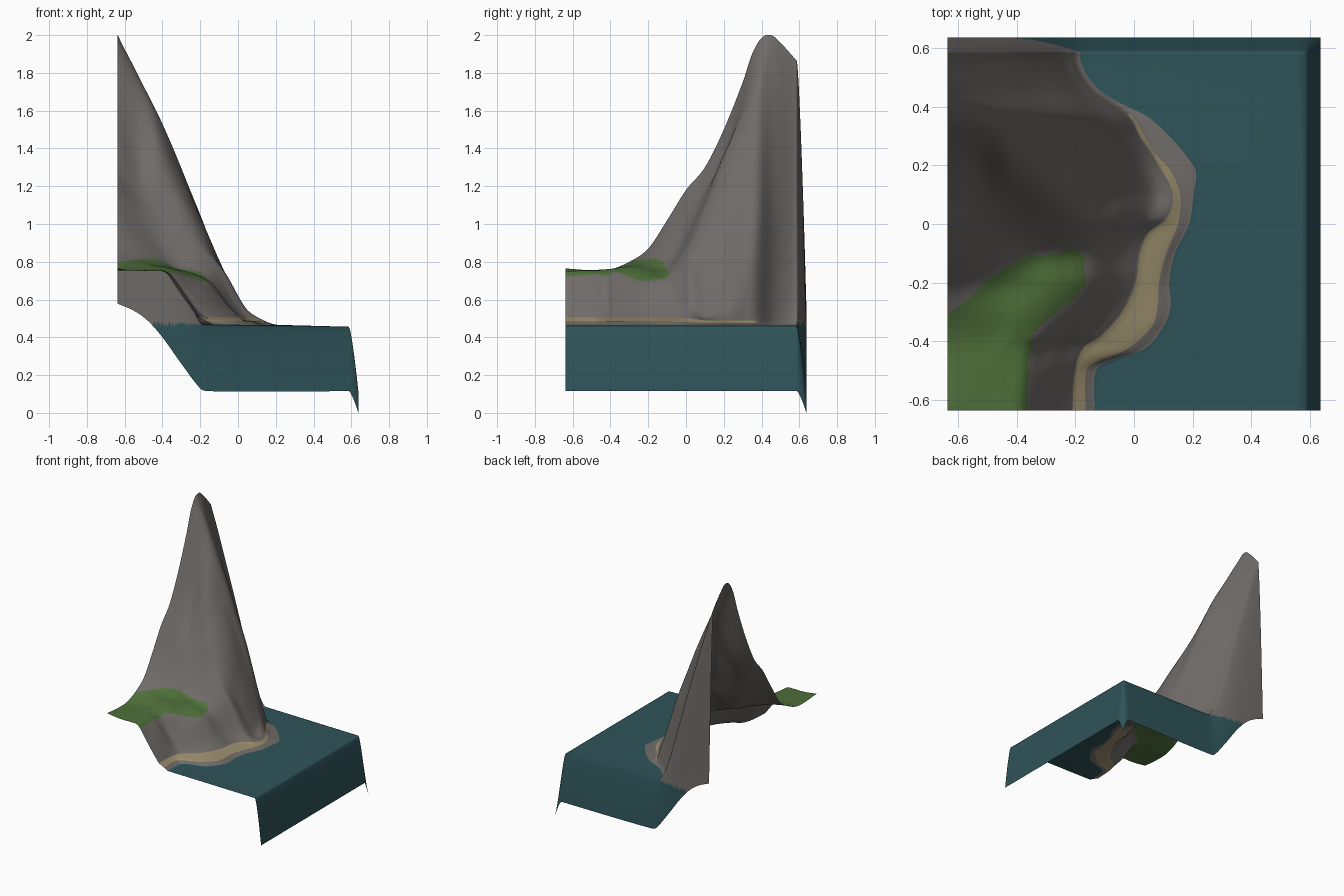
import bpy
import bmesh

if "Cube" in bpy.data.objects:
    bpy.data.objects.remove(bpy.data.objects["Cube"])

H = 0.637        # half width of the square tile
EDGE = 0.587     # where the right and back edges start to fall


def curve(keys, vals, x):
    """Smooth cubic curve through the key points."""
    n = len(keys)
    if x <= keys[0]:
        return vals[0]
    if x >= keys[-1]:
        return vals[-1]
    i = max(k for k in range(n - 1) if keys[k] <= x)

    def slope(k):
        a, b = max(k - 1, 0), min(k + 1, n - 1)
        return (vals[b] - vals[a]) / (keys[b] - keys[a])

    h = keys[i + 1] - keys[i]
    t = (x - keys[i]) / h
    return ((2 * t**3 - 3 * t**2 + 1) * vals[i] + (t**3 - 2 * t**2 + t) * h * slope(i)
            + (3 * t**2 - 2 * t**3) * vals[i + 1] + (t**3 - t**2) * h * slope(i + 1))


def path(points, y):
    return curve([p[0] for p in points], [p[1] for p in points], y)


# Shore lines as (y, x): foot of the mountain, outer edge of the sand, water line
FOOT = [(-.64, -.21), (-.5, -.2), (-.42, -.17), (-.38, -.11), (-.3, -.04), (-.2, .005),
        (-.1, .02), (-.03, .05), (.02, .11), (.1, .133), (.2, .085), (.3, .02),
        (.37, -.02), (.45, -.13), (.5, -.172), (.56, -.2), (.6, -.2)]
SAND = [(-.64, -.165), (-.5, -.163), (-.47, -.13), (-.43, -.03), (-.35, .06), (-.28, .08),
        (-.2, .085), (-.1, .11), (0, .15), (.1, .157), (.18, .125), (.25, .065),
        (.3, .035), (.37, -.008), (.45, -.12), (.5, -.164), (.56, -.193), (.6, -.191)]
COAST = [(-.64, -.135), (-.5, -.13), (-.47, -.09), (-.43, .03), (-.35, .1), (-.28, .125),
         (-.2, .12), (-.1, .14), (0, .188), (.1, .203), (.18, .21), (.23, .18), (.3, .12),
         (.37, .04), (.41, -.045), (.45, -.11), (.5, -.155), (.56, -.183), (.6, -.18)]

# Mountain cross-sections: heights from the left edge to the foot, for several y
T = [0, .15, .3, .45, .6, .75, .9, 1]
ROWS = [
    (-.64, (.765, .755, .75, .75, .74, .65, .56, .505)),
    (-.5, (.755, .755, .755, .755, .745, .67, .57, .505)),
    (-.4, (.76, .76, .76, .76, .73, .63, .54, .505)),
    (-.3, (.80, .79, .78, .77, .73, .66, .55, .505)),
    (-.2, (.87, .83, .79, .765, .74, .69, .57, .505)),
    (-.1, (1.02, .93, .85, .78, .75, .70, .57, .505)),
    (0, (1.18, 1.05, .95, .90, .86, .76, .57, .50)),
    (.1, (1.30, 1.18, 1.13, 1.08, .93, .71, .52, .49)),
    (.2, (1.5, 1.36, 1.36, 1.22, 1.04, .80, .57, .49)),
    (.3, (1.75, 1.64, 1.55, 1.36, 1.14, .90, .66, .49)),
    (.35, (1.9, 1.76, 1.62, 1.42, 1.19, .95, .67, .49)),
    (.4, (1.985, 1.83, 1.65, 1.45, 1.22, .98, .66, .49)),
    (.45, (2.0, 1.82, 1.63, 1.42, 1.18, .93, .63, .485)),
    (.5, (1.96, 1.78, 1.58, 1.36, 1.12, .86, .6, .48)),
    (.59, (1.86, 1.66, 1.44, 1.22, .99, .76, .56, .48)),
]
# Bottom rim of the back wall as (x, z)
RIM = [(-.64, .58), (-.55, .54), (-.48, .49), (-.4, .4), (-.3, .26), (-.2, .13),
       (-.16, .115), (.64, .115)]
# Outline of the meadow
MEADOW = [(-.7, -.33), (-.64, -.31), (-.58, -.27), (-.53, -.22), (-.46, -.16), (-.38, -.115),
          (-.25, -.1), (-.2, -.083), (-.17, -.11), (-.165, -.2), (-.19, -.24), (-.3, -.33),
          (-.34, -.37), (-.36, -.47), (-.365, -.7), (-.7, -.7)]


def in_meadow(x, y):
    inside = False
    for (ax, ay), (bx, by) in zip(MEADOW, MEADOW[1:] + MEADOW[:1]):
        if (ay > y) != (by > y) and x < ax + (y - ay) / (by - ay) * (bx - ax):
            inside = not inside
    return inside


def fall(v):
    return max(0, (v - EDGE) / (H - EDGE)) ** 1.4


# Column counts: mountain, sand, wet shore, water, right drop
LAND, BEACH, SHORE, SEA, DROP = 64, 4, 3, 24, 10


def row_points(y):
    yc = min(y, .59)
    foot, sand, coast = path(FOOT, yc), path(SAND, yc), path(COAST, yc)
    ys = [r[0] for r in ROWS]
    section = [curve(ys, [r[1][k] for r in ROWS], yc) for k in range(len(T))]
    pts = []
    for i in range(LAND):
        t = i / LAND
        pts.append((-H + t * (foot + H), curve(T, section, t)))
    shore_z = .468 + (section[-1] - .468) * .4
    stops = [(foot, section[-1]), (sand, shore_z), (coast, .466), (EDGE, .456), (H, .455)]
    for (x0, z0), (x1, z1), n in zip(stops, stops[1:], (BEACH, SHORE, SEA, DROP)):
        pts += [(x0 + (x1 - x0) * i / n, z0 + (z1 - z0) * i / n) for i in range(n)]
    pts.append(stops[-1])
    # Fall away at the back and right edges
    sy = fall(y)
    out = []
    for x, z in pts:
        z += (path(RIM, x) - z) * sy
        z -= fall(x) * (.34 - .225 * sy)
        out.append((x, y, z))
    return out


# Materials
COLOURS = [("rock_grey", (.16, .147, .138)), ("sand", (.32, .265, .15)),
           ("grass_green", (.077, .16, .042)), ("water_teal", (.028, .088, .1))]
ROCK, SANDY, GRASS, WATER = range(4)

# Terrain sheet
bm = bmesh.new()
rows_y = [-H + (EDGE + H) * i / 160 for i in range(160)]
rows_y += [EDGE + (H - EDGE) * i / 36 for i in range(37)]
grid = [[bm.verts.new(p) for p in row_points(y)] for y in rows_y]
for a, b in zip(grid, grid[1:]):
    for c in range(len(a) - 1):
        f = bm.faces.new((a[c], a[c + 1], b[c + 1], b[c]))
        f.smooth = True
        p = f.calc_center_median()
        if c >= LAND + BEACH + SHORE or (p.y > EDGE and p.z < .47):
            f.material_index = WATER
        elif LAND <= c < LAND + BEACH and p.y < .37:
            f.material_index = SANDY
        elif c < LAND and in_meadow(p.x, p.y):
            f.material_index = GRASS
        else:
            f.material_index = ROCK

mesh = bpy.data.meshes.new("coastal_mountain")
bm.to_mesh(mesh)
bm.free()
for name, rgb in COLOURS:
    m = bpy.data.materials.new(name)
    m.diffuse_color = (*rgb, 1)
    m.use_nodes = True
    m.node_tree.nodes["Principled BSDF"].inputs["Base Color"].default_value = m.diffuse_color
    mesh.materials.append(m)
terrain = bpy.data.objects.new("coastal_mountain", mesh)
bpy.context.collection.objects.link(terrain)
